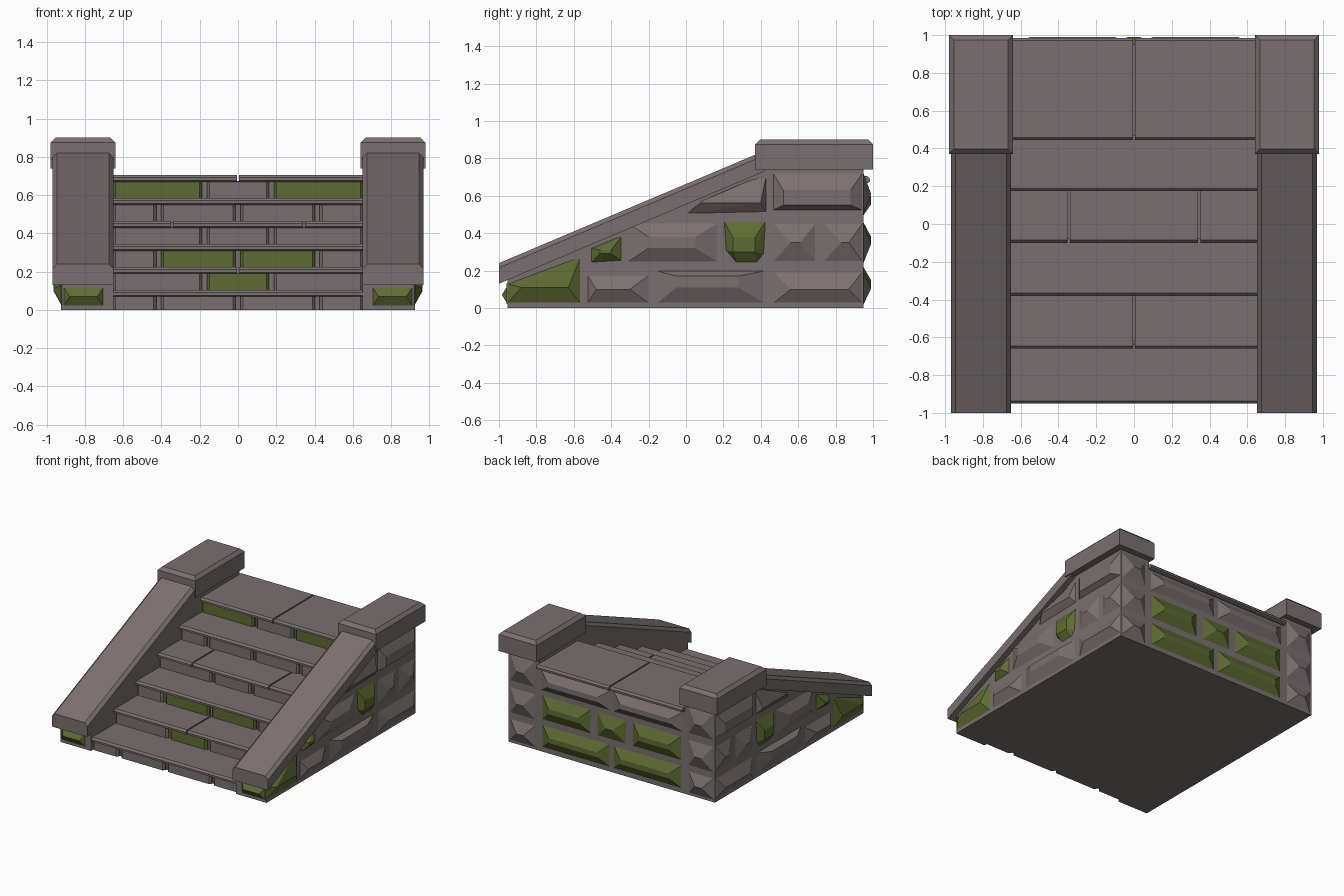
import bpy, bmesh

if "Cube" in bpy.data.objects:
    bpy.data.objects.remove(bpy.data.objects["Cube"], do_unlink=True)


def material(name, rgb):
    m = bpy.data.materials.new(name)
    m.use_nodes = True
    m.diffuse_color = (*rgb, 1)
    bsdf = next(n for n in m.node_tree.nodes if n.type == 'BSDF_PRINCIPLED')
    bsdf.inputs["Base Color"].default_value = (*rgb, 1)
    bsdf.inputs["Roughness"].default_value = 0.9
    return m


STONE = material("warm grey stone", (0.195, 0.162, 0.16))
MOSS = material("mossy green stone", (0.115, 0.148, 0.032))


def finish(name, bm, mat):
    bmesh.ops.recalc_face_normals(bm, faces=bm.faces[:])
    mesh = bpy.data.meshes.new(name)
    bm.to_mesh(mesh)
    bm.free()
    mesh.materials.append(mat)
    obj = bpy.data.objects.new(name, mesh)
    bpy.context.collection.objects.link(obj)
    return obj


def loft(name, first, second, mat=STONE):
    """Solid between two matching rings of points."""
    bm = bmesh.new()
    a = [bm.verts.new(p) for p in first]
    b = [bm.verts.new(p) for p in second]
    bm.faces.new(a)
    bm.faces.new(b)
    for i in range(len(a)):
        j = (i + 1) % len(a)
        bm.faces.new((a[i], a[j], b[j], b[i]))
    return finish(name, bm, mat)


def along_x(name, profile, x0, x1):
    return loft(name, [(x0, y, z) for y, z in profile], [(x1, y, z) for y, z in profile])


def faceted_brick(name, outline, ridge, place, mat, depth=0.04):
    """Cut stone: a flat outline rising to a smaller raised rectangle or ridge."""
    u0, u1, v0, v1 = ridge
    points = {place(u, v, -0.005) for u, v in outline}
    points |= {place(u, v, depth) for u in (u0, u1) for v in (v0, v1)}
    bm = bmesh.new()
    for p in sorted(points):
        bm.verts.new(p)
    bmesh.ops.convex_hull(bm, input=bm.verts[:])
    bmesh.ops.dissolve_limit(bm, angle_limit=0.01, verts=bm.verts[:], edges=bm.edges[:])
    return finish(name, bm, mat)


def rect(u0, u1, v0, v1):
    return [(u0, v0), (u1, v0), (u1, v1), (u0, v1)]


# Stairs: fronts of the steps, height per step, slab thickness
fronts = [-0.95, -0.66, -0.38, -0.10, 0.175, 0.445]
RISE, FIRST, SLAB, HALF = 0.12, 0.105, 0.036, 0.655
tops = [FIRST + RISE * i for i in range(6)]

# Stepped core behind the riser bricks
core = [(0.95, 0)]
z = 0
for front, top in zip(fronts, tops):
    core += [(front + 0.045, z), (front + 0.045, top - SLAB + 0.005)]
    z = top - SLAB + 0.005
core.append((0.95, z))
along_x("stair_core", core, -0.65, 0.65)

# Treads, some split by a narrow joint
tread_joints = [[], [0], [], [-0.345, 0.345], [], [0]]
for i, (front, top) in enumerate(zip(fronts, tops)):
    back = fronts[i + 1] + 0.05 if i < 5 else 0.985
    c, low = 0.014, top - SLAB
    profile = [(front + c, low), (front, low + c / 2), (front, top - c), (front + c, top),
               (back - c, top), (back, top - c), (back, low + c / 2), (back - c, low)]
    edges = [-HALF] + tread_joints[i] + [HALF]
    for k, (x0, x1) in enumerate(zip(edges, edges[1:])):
        along_x(f"tread_{i + 1}_{k + 1}", profile,
                x0 + (0.006 if k else 0), x1 - (0.006 if k < len(edges) - 2 else 0))

# Riser bricks with chamfered ends, some of them mossy
wide, narrow = [-HALF, -0.415, 0, 0.415, HALF], [-HALF, -0.175, 0.175, HALF]
mossy = {(1, 1), (2, 1), (2, 2), (5, 0), (5, 2)}
for i, front in enumerate(fronts):
    edges = narrow if i in (1, 3, 5) else wide
    z0 = tops[i - 1] - 0.01 if i else 0
    z1 = tops[i] - SLAB + 0.003
    for k, (x0, x1) in enumerate(zip(edges, edges[1:])):
        a = x0 + (0.012 if k else 0)
        b = x1 - (0.012 if k < len(edges) - 2 else 0)
        y0, y1, c = front + 0.02, front + 0.05, 0.014
        plan = [(a, y1), (a, y0 + c), (a + c, y0), (b - c, y0), (b, y0 + c), (b, y1)]
        loft(f"riser_brick_{i + 1}_{k + 1}", [(x, y, z0) for x, y in plan],
             [(x, y, z1) for x, y in plan], MOSS if (i, k) in mossy else STONE)

# Side wall bricks: outline in (y, z), raised area, colour
side_bricks = [
    ([(-0.96, 0.02), (-0.56, 0.02), (-0.56, 0.28), (-0.96, 0.13)], (-0.88, -0.63, 0.11, 0.11), MOSS),
    (rect(-0.53, -0.19, 0.02, 0.18), (-0.48, -0.3, 0.1, 0.1), STONE),
    (rect(-0.16, 0.43, 0.02, 0.2), (-0.05, 0.28, 0.11, 0.17), STONE),
    (rect(0.46, 0.95, 0.02, 0.2), (0.56, 0.87, 0.1, 0.1), STONE),
    ([(-0.51, 0.24), (-0.34, 0.25), (-0.34, 0.39), (-0.51, 0.32)], (-0.46, -0.4, 0.29, 0.31), MOSS),
    (rect(-0.32, 0.18, 0.24, 0.46), (-0.2, 0.05, 0.32, 0.38), STONE),
    ([(0.2, 0.47), (0.21, 0.31), (0.27, 0.24), (0.38, 0.24), (0.42, 0.29), (0.43, 0.47)],
     (0.25, 0.37, 0.3, 0.38), MOSS),
    (rect(0.46, 0.7, 0.24, 0.46), (0.56, 0.61, 0.35, 0.35), STONE),
    (rect(0.73, 0.95, 0.24, 0.46), (0.83, 0.87, 0.35, 0.35), STONE),
    ([(0, 0.5), (0.43, 0.51), (0.43, 0.71), (0.36, 0.69)], (0.08, 0.4, 0.56, 0.57), STONE),
    (rect(0.46, 0.95, 0.52, 0.73), (0.52, 0.88, 0.55, 0.63), STONE),
]
SLOPE = 0.423

for s, side in ((1, "left"), (-1, "right")):
    # Solid flank wall under the rail
    wall = [(-0.955, 0), (0.95, 0), (0.95, 0.75), (0.42, 0.75), (-0.955, 0.168)]
    along_x(f"{side}_wall", wall, s * 0.65, s * 0.925)

    # Sloping rail with chamfered upper edges
    section = [(0.65, 0.13), (0.65, 0.215), (0.675, 0.24), (0.945, 0.24), (0.97, 0.215), (0.97, 0.13)]
    loft(f"{side}_rail", [(s * x, -1, h) for x, h in section],
         [(s * x, 0.42, h + SLOPE * 1.42) for x, h in section])

    # Pillar cap: block with a chamfered top
    bm = bmesh.new()
    bmesh.ops.create_cube(bm, size=1)
    for v in bm.verts:
        v.co = (s * 0.81 + v.co.x * 0.34, 0.685 + v.co.y * 0.63, 0.82 + v.co.z * 0.16)
    rim = [e for e in bm.edges if all(v.co.z > 0.85 for v in e.verts)]
    bmesh.ops.bevel(bm, geom=rim, offset=0.026, segments=1, affect='EDGES')
    finish(f"{side}_pillar_cap", bm, STONE)

    # Faceted bricks on the flank
    for n, (outline, ridge, mat) in enumerate(side_bricks):
        faceted_brick(f"{side}_flank_brick_{n + 1}", outline, ridge,
                      lambda u, v, d: (s * (0.925 + d), u, v), mat)

    # Mossy brick on the front end of the wall
    faceted_brick(f"{side}_front_brick", rect(0.7, 0.915, 0.015, 0.125), (0.735, 0.88, 0.07, 0.07),
                  lambda u, v, d: (s * u, -0.955 - d, v), MOSS, 0.03)

    # Corner bricks on the back end of the wall
    for n, (z0, z1) in enumerate([(0.01, 0.2), (0.23, 0.46), (0.49, 0.73)]):
        mid = (z0 + z1) / 2
        faceted_brick(f"{side}_back_corner_brick_{n + 1}", rect(0.68, 0.92, z0, z1),
                      (0.77, 0.83, mid, mid), lambda u, v, d: (s * u, 0.95 + d, v), STONE)

    # Half of the back wall courses
    for n, (x0, x1, z0, z1, mat) in enumerate([(0.01, 0.63, 0.03, 0.225, MOSS),
                                               (0.18, 0.63, 0.255, 0.465, MOSS),
                                               (0.01, 0.64, 0.49, 0.66, STONE)]):
        mid = (z0 + z1) / 2
        faceted_brick(f"{side}_back_brick_{n + 1}", rect(x0, x1, z0, z1),
                      (x0 + 0.09, x1 - 0.09, mid - 0.02, mid + 0.02),
                      lambda u, v, d: (s * u, 0.95 + d, v), mat)

# Small brick in the middle of the back wall
faceted_brick("back_middle_brick", rect(-0.14, 0.14, 0.255, 0.465), (-0.03, 0.03, 0.36, 0.36),
              lambda u, v, d: (u, 0.95 + d, v), MOSS)
